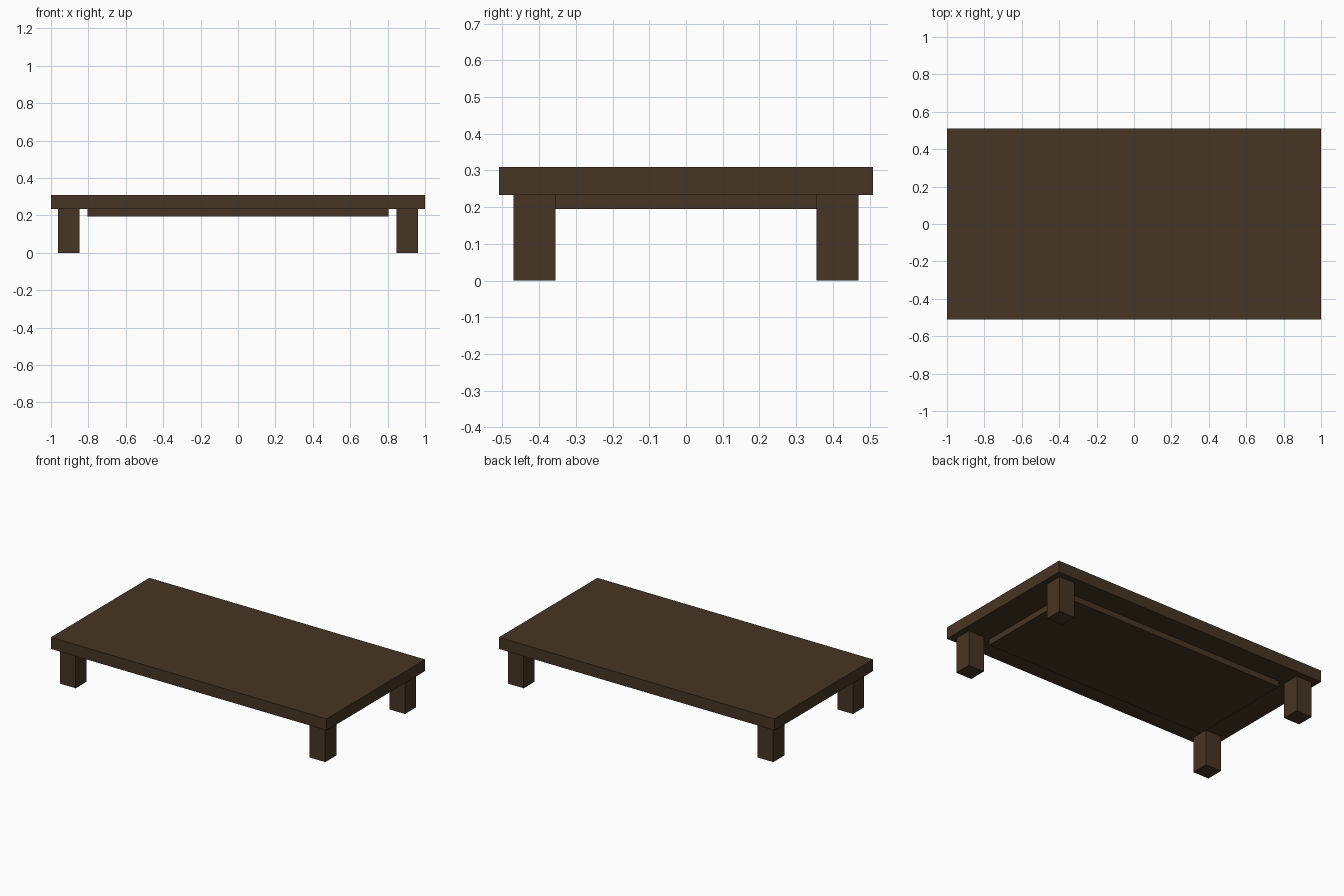
import bpy

# Remove the default cube
if "Cube" in bpy.data.objects:
    bpy.data.objects.remove(bpy.data.objects["Cube"], do_unlink=True)

# Dark wood
wood = bpy.data.materials.new("dark_brown_wood")
wood.use_nodes = True
colour = (0.062, 0.035, 0.017, 1)
wood.diffuse_color = colour
wood.node_tree.nodes["Principled BSDF"].inputs["Base Color"].default_value = colour


def box(name, centre, size):
    """Add a flat-shaded wooden box from its centre and full size."""
    bpy.ops.mesh.primitive_cube_add(size=1, location=centre)
    obj = bpy.context.object
    obj.name = name
    obj.scale = size
    bpy.ops.object.transform_apply(location=False, rotation=False, scale=True)
    obj.data.materials.append(wood)
    return obj


LEG_H = 0.233
TOP_H = 0.076
PANEL_H = 0.038

# Table top
box("table_top", (0, 0, LEG_H + TOP_H / 2), (2, 1.02, TOP_H))

# Support panel under the top
box("under_panel", (0, 0, LEG_H - PANEL_H / 2), (1.61, 0.715, PANEL_H))

# Four square legs
for y_name, sy in (("front", -1), ("back", 1)):
    for x_name, sx in (("left", 1), ("right", -1)):
        box(f"{y_name}_{x_name}_leg", (sx * 0.905, sy * 0.413, LEG_H / 2),
            (0.114, 0.114, LEG_H))
